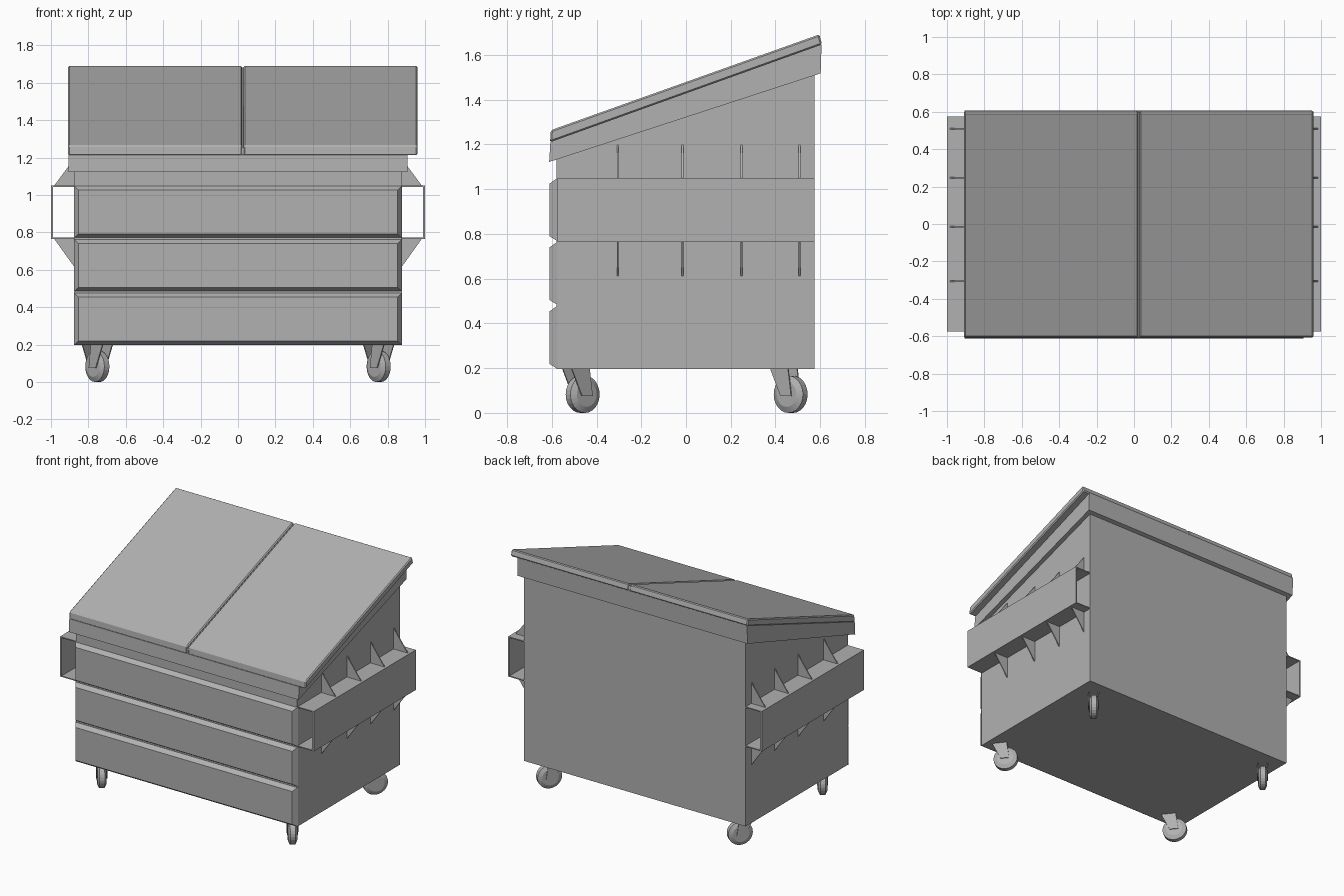
import bpy, bmesh, math
from mathutils import Matrix, Vector

if "Cube" in bpy.data.objects:
    bpy.data.objects.remove(bpy.data.objects["Cube"])

# Dark grey paint shared by every part
paint = bpy.data.materials.new("grey_paint")
paint.diffuse_color = (0.44, 0.44, 0.44, 1)
paint.use_nodes = True
paint.node_tree.nodes["Principled BSDF"].inputs["Base Color"].default_value = paint.diffuse_color


def finish(name, bm, mirror=False, bevel=0.0):
    bmesh.ops.recalc_face_normals(bm, faces=bm.faces)
    me = bpy.data.meshes.new(name)
    bm.to_mesh(me)
    bm.free()
    me.materials.append(paint)
    ob = bpy.data.objects.new(name, me)
    bpy.context.collection.objects.link(ob)
    if mirror:
        ob.modifiers.new("Mirror", 'MIRROR')
    if bevel:
        b = ob.modifiers.new("Bevel", 'BEVEL')
        b.width = bevel
        b.segments = 1
    return ob


def add_prism(bm, profile, lo, hi, axis):
    """Extrude a 2D profile: axis 'x' takes (y, z), axis 'y' takes (x, z)."""
    def point(p, t):
        return (t, p[0], p[1]) if axis == 'x' else (p[0], t, p[1])
    face = bm.faces.new([bm.verts.new(point(p, lo)) for p in profile])
    ext = bmesh.ops.extrude_face_region(bm, geom=[face])
    move = Vector(point((0, 0), hi - lo))
    bmesh.ops.translate(bm, vec=move,
                        verts=[v for v in ext["geom"] if isinstance(v, bmesh.types.BMVert)])


def prism(name, profile, lo, hi, axis='x', **kw):
    bm = bmesh.new()
    add_prism(bm, profile, lo, hi, axis)
    return finish(name, bm, **kw)


# Sloped bin body
prism("bin_body", [(-0.58, 0.197), (0.575, 0.197), (0.575, 1.55), (-0.58, 1.17)], -0.873, 0.873)

# Flared collar under the lids
prism("rim_collar", [(-0.612, 1.122), (-0.606, 1.213), (0.606, 1.648), (0.602, 1.518)],
      -0.906, 0.906)

# Two lids with chamfered edges
lid = [(-0.608, 1.21), (-0.604, 1.264), (0.596, 1.692), (0.608, 1.647)]
prism("lid_left", lid, -0.908, 0.022, bevel=0.007)
prism("lid_right", lid, 0.03, 0.959, bevel=0.007)
prism("lid_seam", [(-0.602, 1.215), (-0.602, 1.252), (0.596, 1.68), (0.603, 1.648)],
      0.015, 0.037)

# Three raised front ribs with bevelled borders
for i, z in enumerate((0.197, 0.483, 0.768)):
    bm = bmesh.new()
    rings = []
    for y, x, z0, z1 in ((-0.575, 0.877, z, z + 0.282), (-0.61, 0.854, z + 0.022, z + 0.257)):
        rings.append([bm.verts.new((sx * x, y, h))
                      for sx, h in ((-1, z0), (1, z0), (1, z1), (-1, z1))])
    bm.faces.new(rings[0])
    bm.faces.new(rings[1])
    for k in range(4):
        n = (k + 1) % 4
        bm.faces.new((rings[0][k], rings[0][n], rings[1][n], rings[1][k]))
    finish(f"front_rib_{i + 1}", bm)

# Open fork pockets on both sides
prism("fork_pocket", [(0.868, 0.765), (1.0, 0.765), (1.0, 1.05), (0.868, 1.05),
                      (0.868, 1.043), (0.988, 1.043), (0.988, 0.772), (0.868, 0.772)],
      -0.575, 0.575, 'y', mirror=True)

# Triangular gussets above and below the pockets
bm = bmesh.new()
for y in (-0.305, -0.016, 0.248, 0.508):
    for z, tip in ((1.048, 1.205), (0.767, 0.605)):
        add_prism(bm, [(0.868, z), (0.984, z), (0.868, tip)], y - 0.004, y + 0.004, 'y')
finish("pocket_gussets", bm, mirror=True)


# Swivel casters: local +y is the trailing direction
def caster(label, x, y, yaw):
    place = Matrix.Translation((x, y, 0)) @ Matrix.Rotation(yaw, 4, 'Z')
    r, zc = 0.083, 0.083
    # wheel: lathed tyre with a flat hub
    bm = bmesh.new()
    section = [(-0.03, 0), (-0.03, 0.056), (-0.017, r), (0.017, r), (0.03, 0.056), (0.03, 0)]
    vs = [bm.verts.new((a, 0, zc + b)) for a, b in section]
    es = [bm.edges.new(p) for p in zip(vs, vs[1:])]
    bmesh.ops.spin(bm, geom=vs + es, cent=(0, 0, zc), axis=(1, 0, 0),
                   angle=2 * math.pi, steps=24)
    bmesh.ops.remove_doubles(bm, verts=bm.verts, dist=1e-4)
    finish(f"{label}_wheel", bm).matrix_world = place
    # fork: two tapered plates
    bm = bmesh.new()
    for s in (-1, 1):
        add_prism(bm, [(-0.09, 0.2), (0.012, 0.2), (0.03, 0.075), (-0.03, 0.075)],
                  s * 0.03, s * 0.036, 'x')
    finish(f"{label}_fork", bm).matrix_world = place


for side, sx in (("left", -1), ("right", 1)):
    caster(f"front_{side}_caster", sx * 0.752, -0.462, math.radians(38))
    caster(f"back_{side}_caster", sx * 0.752, 0.468, math.radians(-38))
